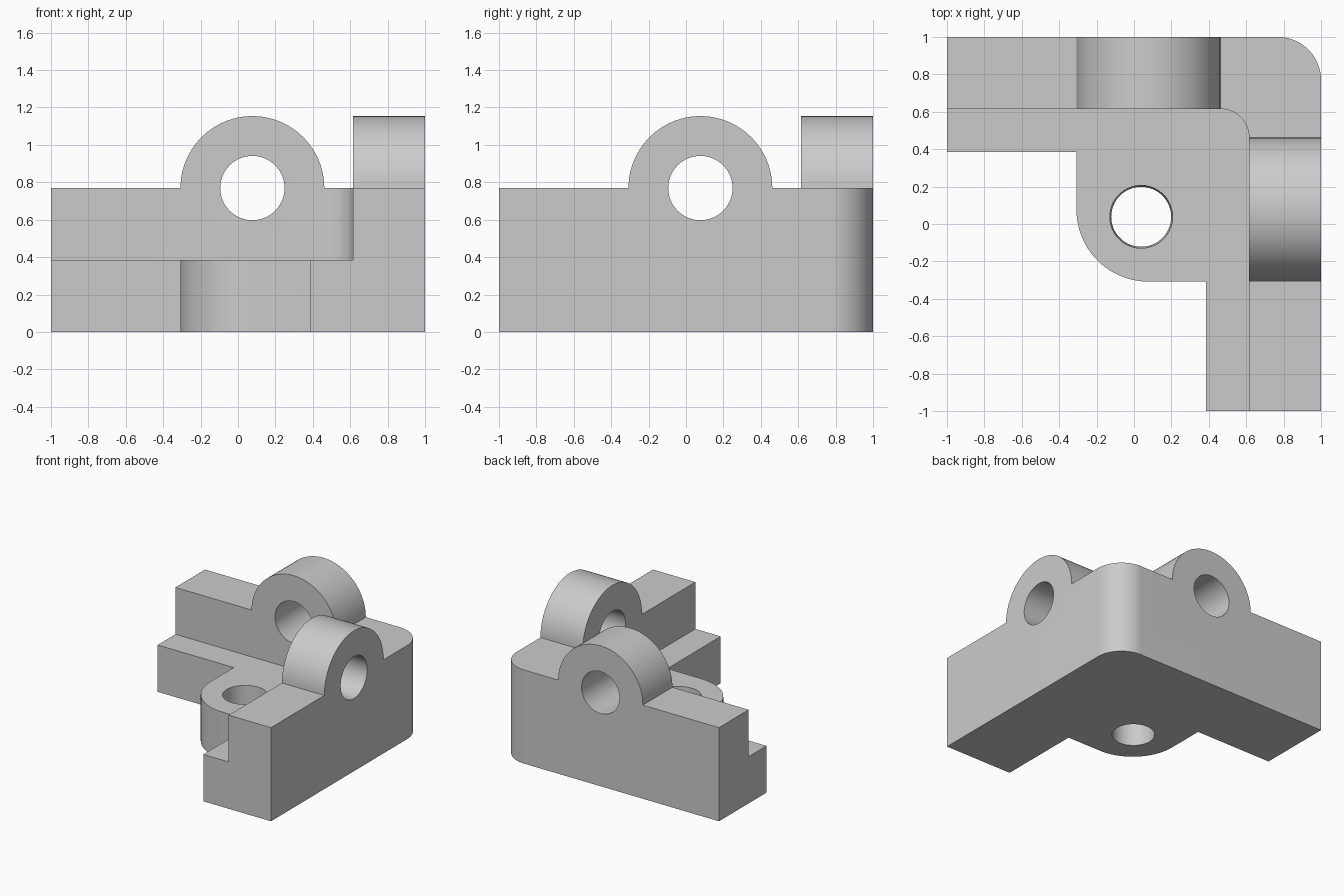
import bpy, bmesh
from math import sin, cos, pi
from mathutils import Vector

default = bpy.data.objects.get("Cube")
if default:
    bpy.data.objects.remove(default, do_unlink=True)

U = 1 / 13                 # design unit
T = 5 * U                  # wall thickness, lug radius and floor height
INNER = 1 - T              # inner wall plane
TOP = 2 * T                # wall height
C = U                      # lug centre along each wall

grey = bpy.data.materials.new("plain grey")
grey.use_nodes = True
grey.diffuse_color = (0.6, 0.6, 0.6, 1)
grey.node_tree.nodes["Principled BSDF"].inputs["Base Color"].default_value = (0.6, 0.6, 0.6, 1)


def arc(cx, cy, r, start, end, n=24):
    """Points on an arc, angles in quarter turns."""
    angles = [(start + (end - start) * i / n) * pi / 2 for i in range(n + 1)]
    return [(cx + r * cos(a), cy + r * sin(a)) for a in angles]


def extrude(name, points, place, depth, scale=1.0, centre=(0, 0)):
    """Solid from a flat outline; place maps (u, v, w) to space."""
    bm = bmesh.new()
    low = [bm.verts.new(place(u, v, depth[0])) for u, v in points]
    high = [bm.verts.new(place(centre[0] + (u - centre[0]) * scale,
                               centre[1] + (v - centre[1]) * scale, depth[1]))
            for u, v in points]
    bm.faces.new(low)
    bm.faces.new(high)
    n = len(points)
    for i in range(n):
        j = (i + 1) % n
        bm.faces.new((low[i], low[j], high[j], high[i]))
    bmesh.ops.recalc_face_normals(bm, faces=bm.faces)
    mesh = bpy.data.meshes.new(name)
    bm.to_mesh(mesh)
    bm.free()
    mesh.materials.append(grey)
    obj = bpy.data.objects.new(name, mesh)
    bpy.context.collection.objects.link(obj)
    return obj


def flat(u, v, w):
    return Vector((u, v, w))


def along_y(u, v, w):
    return Vector((u, w, v))


def along_x(u, v, w):
    return Vector((w, u, v))


# L-shaped wall with rounded outer corner and inner fillet
outline = [(-1, INNER)] + arc(INNER - 2 * U, INNER - 2 * U, 2 * U, 1, 0)
outline += [(INNER, -1), (1, -1)] + arc(1 - 3 * U, 1 - 3 * U, 3 * U, 0, 1) + [(-1, 1)]
bracket = extrude("corner_bracket", outline, flat, (0, TOP))

# Floor ledges with the rounded mounting pad, tucked into the walls
tuck = INNER + 0.1
floor = [(-1, T), (C - T, T)] + arc(C, C, T, 2, 3)
floor += [(T, C - T), (T, -1), (tuck, -1), (tuck, tuck), (-1, tuck)]
joins = [extrude("floor", floor, flat, (0, T))]

# Arched lug and hole on each wall
arch = [(C + T, TOP - 0.1)] + arc(C, TOP, T, 0, 2, 48) + [(C - T, TOP - 0.1)]
ring = arc(C, TOP, 0.172, 0, 4, 64)[:-1]
cuts = []
for side, place in (("back", along_y), ("left", along_x)):
    joins.append(extrude(side + "_lug", arch, place, (INNER, 1)))
    cuts.append(extrude(side + "_hole_cutter", ring, place, (INNER - 0.05, 1.05)))

# Slightly tapered hole through the floor pad
mid = (C / 2, C / 2)
ring = arc(*mid, 0.16, 0, 4, 64)[:-1]
cuts.append(extrude("floor_hole_cutter", ring, flat, (-0.01, T + 0.01), 1.05, mid))

# Merge the parts and cut the holes
bpy.context.view_layer.objects.active = bracket
bracket.select_set(True)
for operation, parts in (("UNION", joins), ("DIFFERENCE", cuts)):
    for part in parts:
        mod = bracket.modifiers.new(part.name, "BOOLEAN")
        mod.operation = operation
        mod.solver = "EXACT"
        mod.object = part
        part.hide_render = True
        bpy.ops.object.modifier_apply(modifier=mod.name)
        bpy.data.objects.remove(part, do_unlink=True)

# Clean flat faces and smooth the curved ones
bm = bmesh.new()
bm.from_mesh(bracket.data)
bmesh.ops.remove_doubles(bm, verts=bm.verts, dist=0.0001)
bmesh.ops.dissolve_limit(bm, angle_limit=0.005, verts=bm.verts, edges=bm.edges)
bm.to_mesh(bracket.data)
bm.free()
bpy.ops.object.select_all(action="DESELECT")
bracket.select_set(True)
bpy.ops.object.shade_smooth_by_angle(angle=pi / 6)
